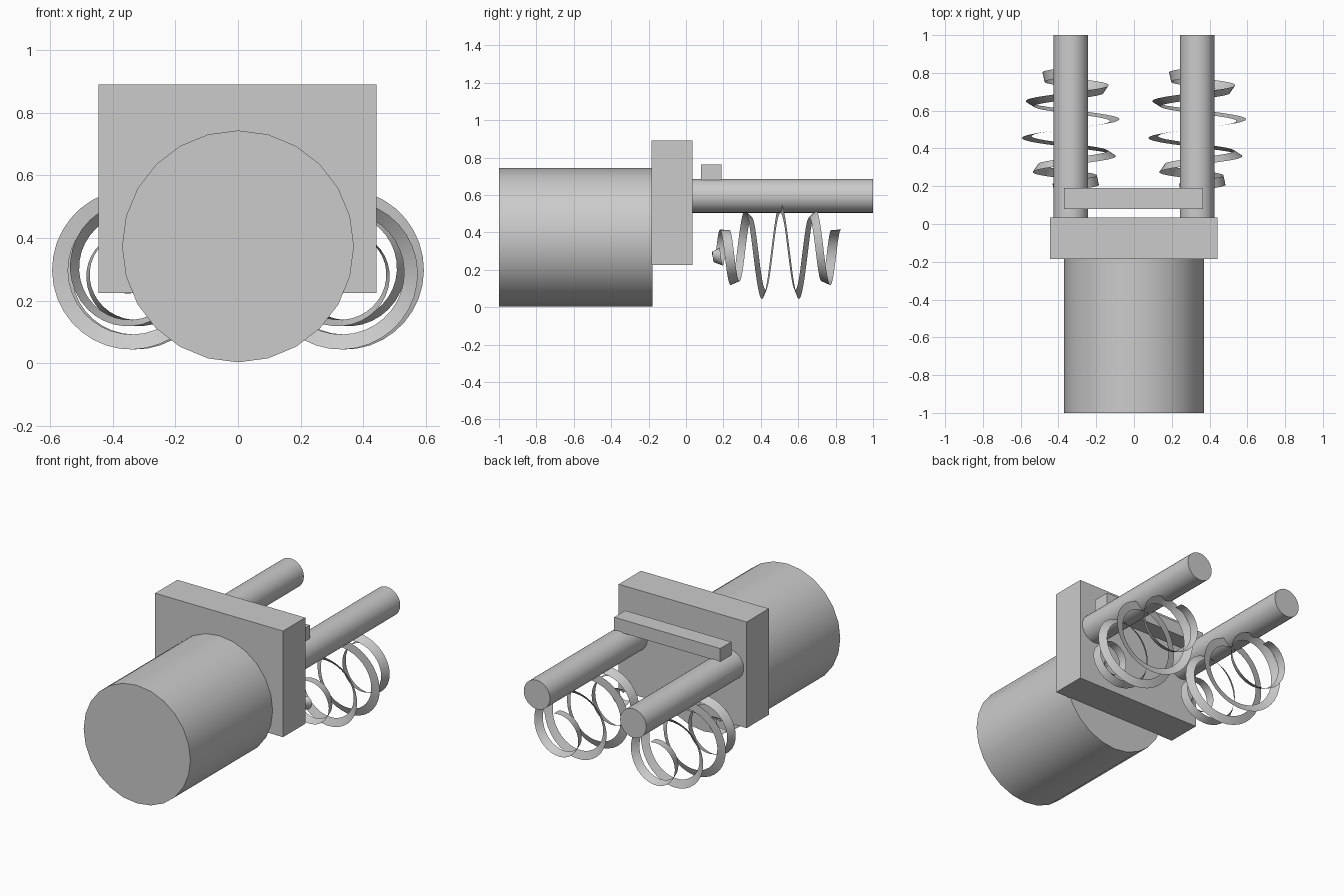
import bpy, bmesh
from math import sin, cos, pi, radians
from mathutils import Vector

cube = bpy.data.objects.get("Cube")
if cube:
    bpy.data.objects.remove(cube)

grey = bpy.data.materials.new("plain grey")
grey.use_nodes = True
colour = (0.6, 0.6, 0.6, 1)
grey.diffuse_color = colour
grey.node_tree.nodes["Principled BSDF"].inputs["Base Color"].default_value = colour


def finish(obj, name, smooth=False):
    obj.name = name
    obj.data.materials.append(grey)
    if smooth:
        bpy.ops.object.select_all(action='DESELECT')
        obj.select_set(True)
        bpy.context.view_layer.objects.active = obj
        bpy.ops.object.shade_smooth_by_angle(angle=radians(40))


def box(name, low, high):
    low, high = Vector(low), Vector(high)
    bpy.ops.mesh.primitive_cube_add(size=1, location=(low + high) / 2)
    obj = bpy.context.object
    obj.scale = high - low
    bpy.ops.object.transform_apply(location=False, rotation=False, scale=True)
    finish(obj, name)


def rod(name, x, z, radius, y0, y1, sides):
    bpy.ops.mesh.primitive_cylinder_add(
        vertices=sides, radius=radius, depth=y1 - y0,
        location=(x, (y0 + y1) / 2, z), rotation=(pi / 2, 0, 0))
    finish(bpy.context.object, name, True)


def spring(name, x, y, z, radius, reach, half_width, steps=36):
    """Barrel-shaped flat ribbon that leans from radial to axial at the ends."""
    bm = bmesh.new()
    last = None
    for i in range(5 * steps + 1):
        turn = i / steps - 3
        lat, spin = radians(30) * turn, 2 * pi * turn
        lean = 1.5 * lat
        pair = []
        for side in (-half_width, half_width):
            r = radius * cos(lat) + side * cos(lean)
            pair.append(bm.verts.new((x + r * sin(spin),
                                      y + reach * sin(lat) + side * sin(lean),
                                      z + r * cos(spin))))
        if last:
            bm.faces.new((last[0], last[1], pair[1], pair[0]))
        last = pair
    mesh = bpy.data.meshes.new(name)
    bm.to_mesh(mesh)
    bm.free()
    obj = bpy.data.objects.new(name, mesh)
    bpy.context.collection.objects.link(obj)
    finish(obj, name, True)


# Main body and mounting plate
rod("body_cylinder", 0, 0.373, 0.37, -1, -0.18, 24)
box("mounting_plate", (-0.445, -0.185, 0.225), (0.442, 0.035, 0.89))

# Crossbar resting on the rods
box("crossbar", (-0.37, 0.08, 0.68), (0.365, 0.19, 0.763))

# Paired rods and springs
for label, sign in (("left", 1), ("right", -1)):
    rod(label + "_rod", sign * 0.334, 0.595, 0.091, 0.03, 1, 24)
    spring(label + "_spring", sign * 0.335, 0.505, 0.295, 0.235, 0.346, 0.026)
